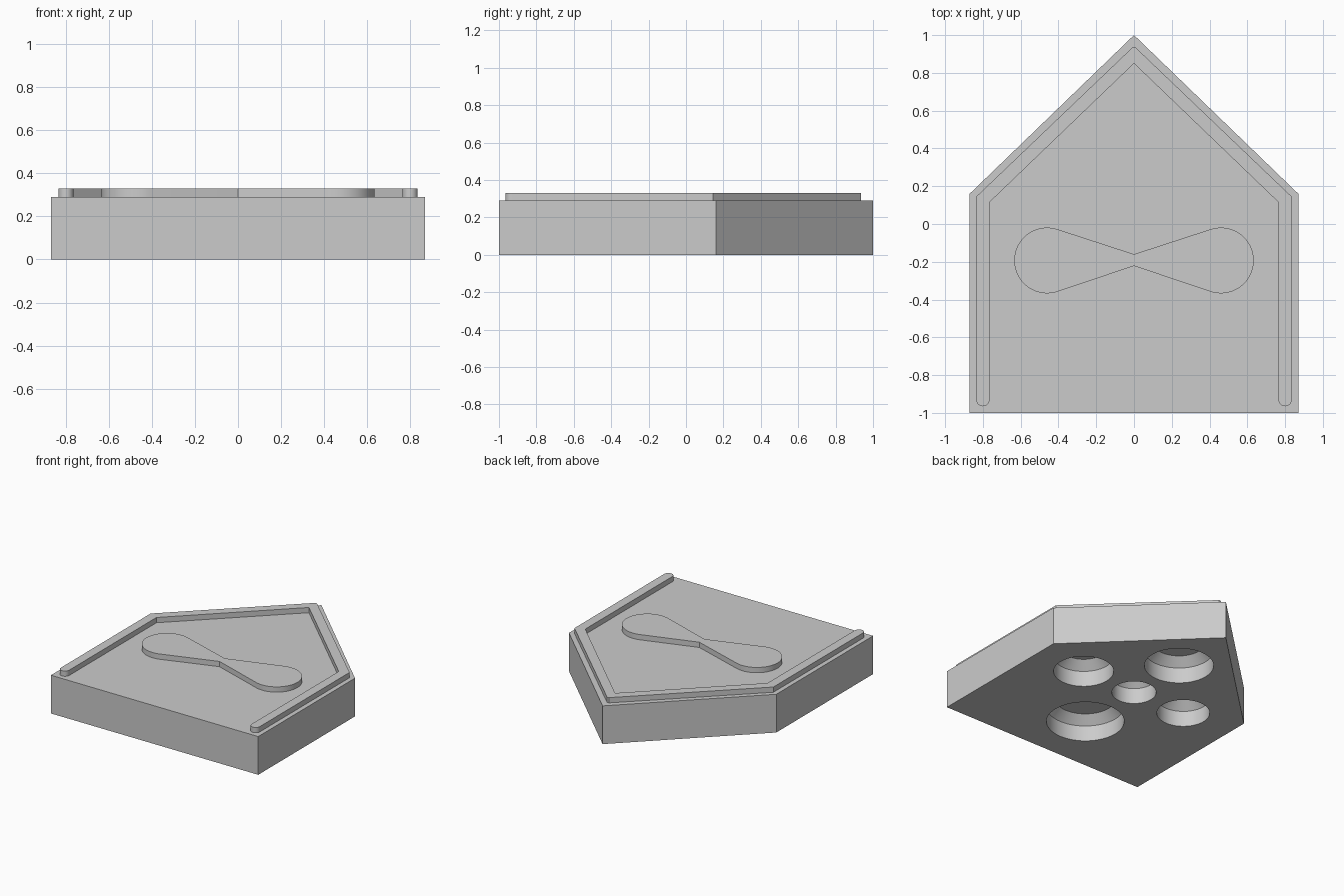
import bpy
import bmesh
from math import cos, sin, radians, pi
from mathutils import Matrix

if "Cube" in bpy.data.objects:
    bpy.data.objects.remove(bpy.data.objects["Cube"])

grey = bpy.data.materials.new("plain grey")
grey.use_nodes = True
colour = (0.6, 0.6, 0.6, 1)
grey.diffuse_color = colour
grey.node_tree.nodes["Principled BSDF"].inputs["Base Color"].default_value = colour

BODY_TOP, RELIEF_TOP = 0.29, 0.33


def finish(bm, name):
    bmesh.ops.recalc_face_normals(bm, faces=bm.faces)
    mesh = bpy.data.meshes.new(name)
    bm.to_mesh(mesh)
    bm.free()
    mesh.materials.append(grey)
    obj = bpy.data.objects.new(name, mesh)
    bpy.context.collection.objects.link(obj)
    return obj


def prism(name, outline, z0, z1):
    """Extrude a flat outline from z0 up to z1."""
    bm = bmesh.new()
    face = bm.faces.new([bm.verts.new((x, y, z0)) for x, y in outline])
    top = bmesh.ops.extrude_face_region(bm, geom=[face])["geom"]
    verts = [v for v in top if isinstance(v, bmesh.types.BMVert)]
    bmesh.ops.translate(bm, verts=verts, vec=(0, 0, z1 - z0))
    return finish(bm, name)


def arc(cx, cy, r, start, end, steps):
    angles = [radians(start + (end - start) * i / steps) for i in range(steps + 1)]
    return [(cx + r * cos(a), cy + r * sin(a)) for a in angles]


def mirrored(points):
    return [(-x, y) for x, y in reversed(points)]


def smooth(obj):
    bpy.ops.object.select_all(action="DESELECT")
    obj.select_set(True)
    bpy.context.view_layer.objects.active = obj
    bpy.ops.object.shade_smooth_by_angle(angle=radians(30))


# Five-sided body
right_side = [(0.87, -1), (0.87, 0.16)]
body = prism("body", right_side + [(0, 1)] + mirrored(right_side), 0, BODY_TOP)

# Chamfered round sockets in the underside: x, y, radius
sockets = [(0, 0, 0.155), (0.46, 0, 0.21), (-0.45, 0, 0.185),
           (0, 0.49, 0.242), (0, -0.53, 0.272)]
WALL, CHAMFER, SIDES = 0.12, 0.062, 64
bm = bmesh.new()
for x, y, r in sockets:
    rings = []
    for radius, z in ((r, -0.1), (r, WALL), (r - CHAMFER, WALL + CHAMFER)):
        ring = bmesh.ops.create_circle(bm, segments=SIDES, radius=radius,
                                       matrix=Matrix.Translation((x, y, z)))
        rings.append(ring["verts"])
    for low, high in zip(rings, rings[1:]):
        for i in range(SIDES):
            j = (i + 1) % SIDES
            bm.faces.new((low[i], low[j], high[j], high[i]))
    bm.faces.new(rings[0])
    bm.faces.new(rings[-1])
cutter = finish(bm, "socket_cutter")
cutter.hide_render = True

cut = body.modifiers.new("sockets", "BOOLEAN")
cut.operation = "DIFFERENCE"
cut.solver = "EXACT"
cut.object = cutter
bpy.context.view_layer.objects.active = body
bpy.ops.object.modifier_apply(modifier=cut.name)
bpy.data.objects.remove(cutter)
smooth(body)

# Raised rim rail along the sides and back, with rounded front ends
end = arc(0.8, -0.93, 0.035, 180, 360, 16)
half = [(0.765, 0.115)] + end + [(0.835, 0.145), (0.008, 0.935)]
rail = prism("rim_rail", [(0, 0.85)] + half + mirrored(half), BODY_TOP, RELIEF_TOP)
smooth(rail)

# Raised bow-shaped pad with two round lobes
lobe = arc(0.46, -0.193, 0.174, -107.5, 107.5, 40)
pad = prism("bow_pad", [(0, -0.222)] + lobe + [(0, -0.16)] + mirrored(lobe),
            BODY_TOP, RELIEF_TOP)
smooth(pad)
